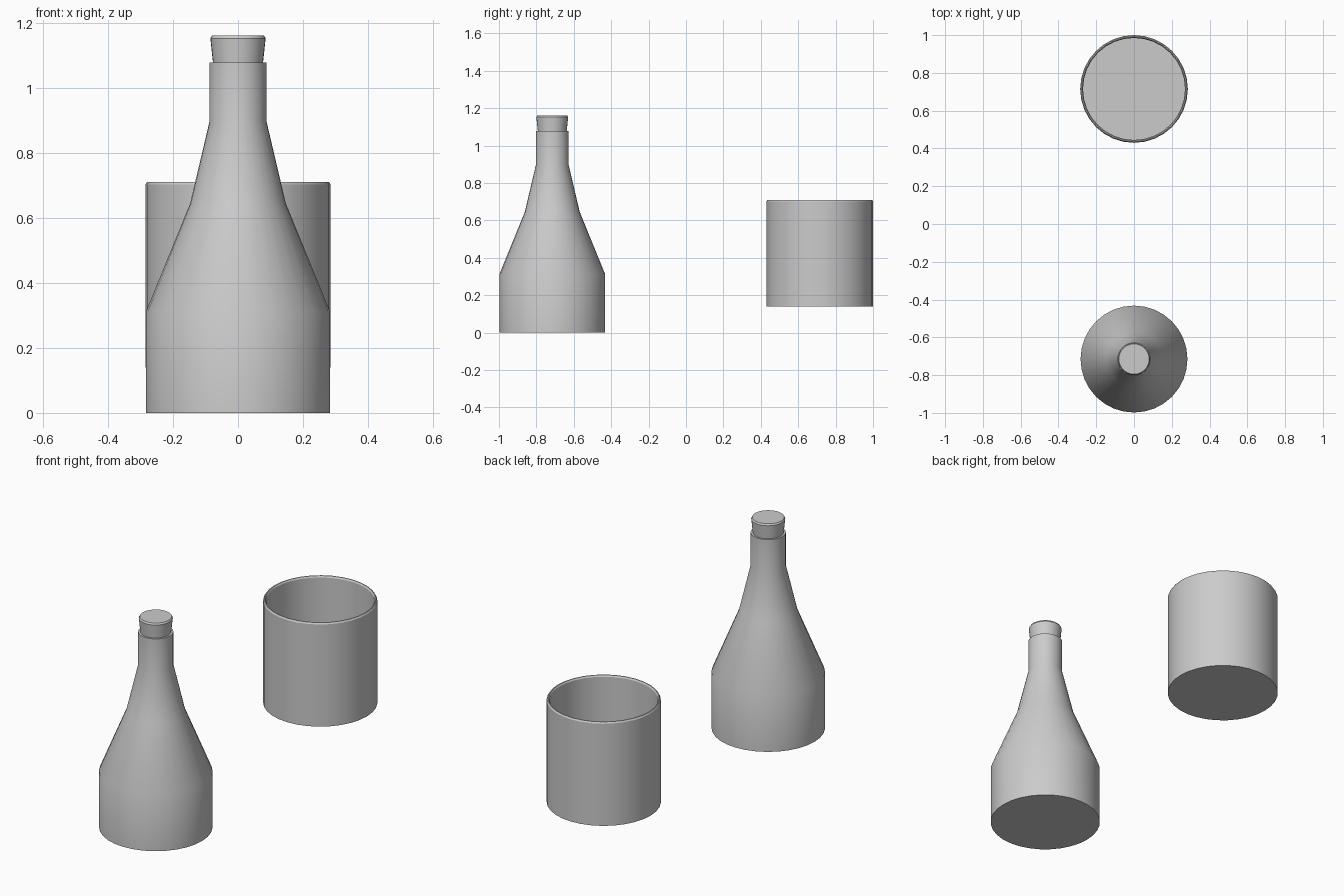
import bpy, math

if "Cube" in bpy.data.objects:
    bpy.data.objects.remove(bpy.data.objects["Cube"])

SIDES = 32


def lathe(name, profile, y):
    """Revolve (radius, z) points around a vertical axis, capping both ends."""
    verts, faces = [], []
    for r, z in profile:
        for i in range(SIDES):
            a = 2 * math.pi * i / SIDES
            verts.append((r * math.cos(a), r * math.sin(a), z))
    for k in range(len(profile) - 1):
        for i in range(SIDES):
            j = (i + 1) % SIDES
            a, b = k * SIDES, (k + 1) * SIDES
            faces.append((a + i, a + j, b + j, b + i))
    faces.append(tuple(reversed(range(SIDES))))
    top = (len(profile) - 1) * SIDES
    faces.append(tuple(range(top, top + SIDES)))
    mesh = bpy.data.meshes.new(name)
    mesh.from_pydata(verts, [], faces)
    obj = bpy.data.objects.new(name, mesh)
    obj.location.y = y
    bpy.context.collection.objects.link(obj)
    bpy.ops.object.select_all(action='DESELECT')
    obj.select_set(True)
    bpy.context.view_layer.objects.active = obj
    bpy.ops.object.shade_smooth_by_angle(angle=math.radians(30))
    return obj


# Bottle body, with a short recess in the neck for the cork
lathe("bottle", [(0.283, 0), (0.283, 0.312), (0.147, 0.645), (0.088, 0.895),
                 (0.088, 1.077), (0.077, 1.077), (0.075, 1.04)], -0.715)

# Tapered cork with a bevelled top
lathe("cork", [(0.074, 1.041), (0.077, 1.077), (0.085, 1.152),
               (0.08, 1.161)], -0.715)

# Open cup with a thin wall and bevelled rim
lathe("cup", [(0.285, 0.14), (0.285, 0.702), (0.280, 0.71), (0.275, 0.71),
              (0.270, 0.702), (0.270, 0.155)], 0.715)
